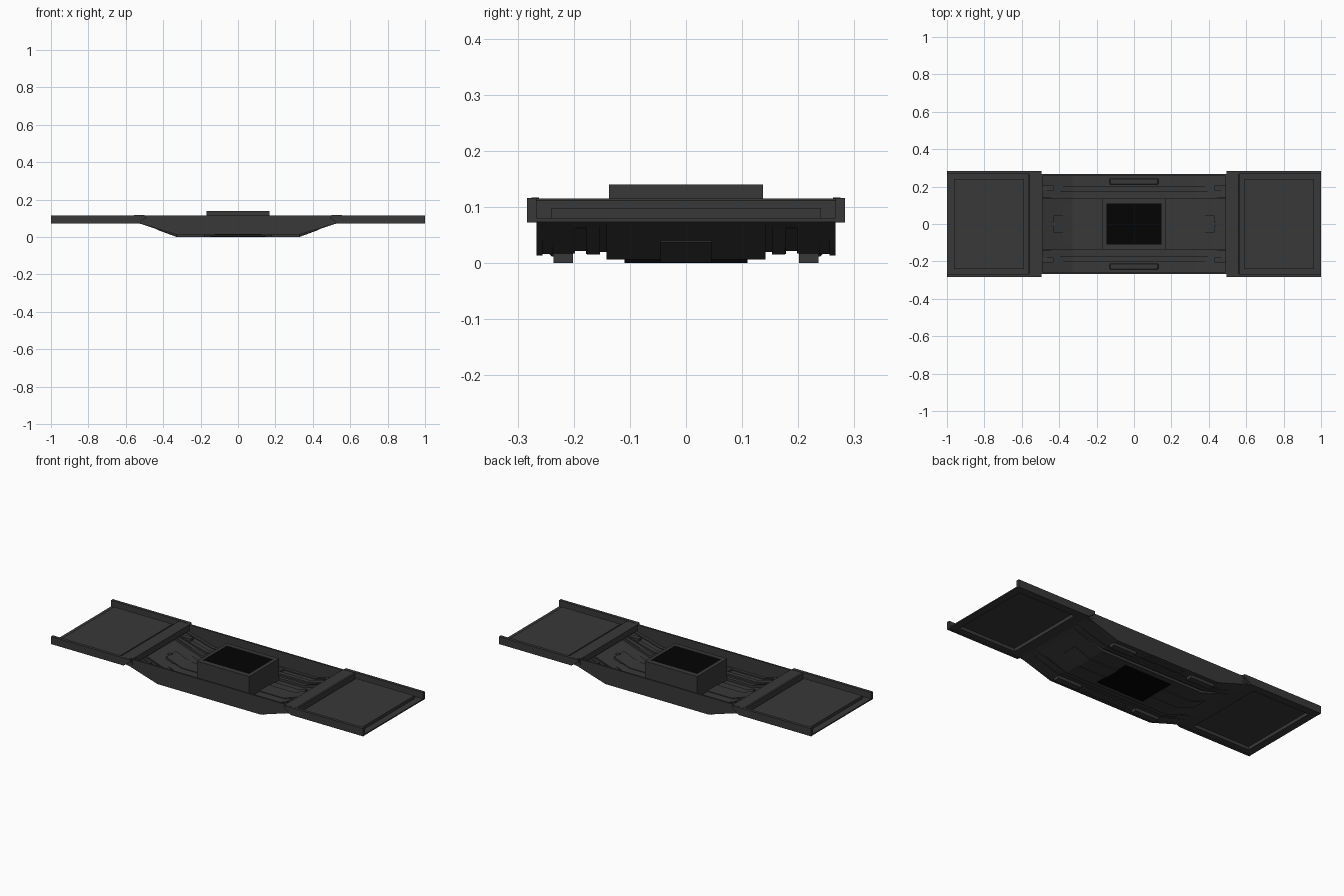
import bpy, bmesh

if "Cube" in bpy.data.objects:
    bpy.data.objects.remove(bpy.data.objects["Cube"])

def material(name, v):
    m = bpy.data.materials.new(name)
    m.diffuse_color = (v, v, v, 1)
    m.use_nodes = True
    m.node_tree.nodes["Principled BSDF"].inputs["Base Color"].default_value = m.diffuse_color
    return m

DARK = material("dark_metal", 0.04)
BLACK = material("black_panel", 0.001)

def prism(name, pts, y0, y1, mat=DARK):
    """Extrude an x-z outline along y."""
    bm = bmesh.new()
    f = bm.faces.new([bm.verts.new((x, y0, z)) for x, z in pts])
    ext = bmesh.ops.extrude_face_region(bm, geom=[f])
    for v in ext["geom"]:
        if isinstance(v, bmesh.types.BMVert):
            v.co.y = y1
    bmesh.ops.recalc_face_normals(bm, faces=bm.faces[:])
    me = bpy.data.meshes.new(name)
    bm.to_mesh(me)
    bm.free()
    ob = bpy.data.objects.new(name, me)
    me.materials.append(mat)
    bpy.context.collection.objects.link(ob)
    return ob

def box(name, x0, x1, y0, y1, z0, z1, mat=DARK):
    return prism(name, [(x0, z0), (x1, z0), (x1, z1), (x0, z1)], y0, y1, mat)

def bevel(ob, w):
    b = ob.modifiers.new("edge", 'BEVEL')
    b.width = w
    b.segments = 1

def trough(low, xmax):
    """Half-profile of the dipped floor, from centre outwards, cut at xmax."""
    pts = [(0.33, low), (0.50, low + (0.073 - low) * 0.86), (0.53, 0.073), (0.56, 0.074)]
    out = []
    for i, (x, z) in enumerate(pts):
        if x <= xmax:
            out.append((x, z))
            continue
        px, pz = pts[i - 1]
        if px < xmax:
            out.append((xmax, pz + (xmax - px) / (x - px) * (z - pz)))
        break
    return out

def strip(name, y0, y1, low, thick, xmax=0.56):
    half = trough(low, xmax)
    bottom = [(-x, z) for x, z in reversed(half)] + half
    top = [(x, z + thick) for x, z in reversed(bottom)]
    return prism(name, bottom + top, y0, y1)

def pair(fn, name, y0, y1, *args):
    for tag, a, b in (("right", y0, y1), ("left", -y1, -y0)):
        fn(name + "_" + tag, a, b, *args)

# Dipped floor in stepped lengthwise strips
strip("centre_floor", -0.136, 0.136, 0.006, 0.008)
pair(strip, "inner_step", 0.134, 0.142, 0.006, 0.022)
pair(strip, "inner_rail", 0.140, 0.155, 0.020, 0.008)
pair(strip, "middle_step", 0.153, 0.176, 0.015, 0.007)
pair(strip, "cable_rail", 0.174, 0.200, 0.021, 0.011)
pair(strip, "rail_web", 0.174, 0.178, 0.016, 0.014)
pair(strip, "outer_channel", 0.198, 0.240, 0.017, 0.006)
pair(strip, "outer_step", 0.238, 0.258, 0.016, 0.012)

# Stepped plates and ramp on the centre floor
strip("centre_plate", -0.095, 0.095, 0.008, 0.011, 0.38)
strip("centre_ramp", -0.045, 0.045, 0.001, 0.022, 0.43)
for e in (-1, 1):
    box("ramp_pin", e * 0.425, e * 0.445, -0.010, 0.010, 0.045, 0.060)

wall = [(-0.54, 0.074), (-0.50, 0.066), (-0.33, 0.013), (0.33, 0.013), (0.50, 0.066),
        (0.54, 0.074), (0.54, 0.085), (0.50, 0.114), (-0.50, 0.114), (-0.54, 0.085)]
for tag, s in (("right", 1), ("left", -1)):
    # Side walls following the dip
    prism("side_wall_" + tag, wall, s * 0.256, s * 0.266)
    # Slot housings, feet and clips along the outer channels
    bevel(box("slot_housing_" + tag, -0.13, 0.13, s * 0.210, s * 0.244, 0.012, 0.032), 0.004)
    for e in (-1, 1):
        box("foot_" + tag, e * 0.18, e * 0.33, s * 0.201, s * 0.236, 0.0, 0.018)
        box("rail_clip_" + tag, e * 0.43, e * 0.49, s * 0.178, s * 0.205, 0.062, 0.077)

# Central box: frame walls with black insert
X, Y, HX, HY = 0.168, 0.137, 0.148, 0.110
for e in (-1, 1):
    box("box_end", e * HX, e * X, -Y, Y, 0.006, 0.14)
    box("box_side", -HX, HX, e * HY, e * Y, 0.006, 0.14)
box("box_insert", -HX, HX, -HY, HY, 0.0, 0.137, BLACK)

# End platforms: deck frame, raised hollow panel, beam and skirts
for e in (-1, 1):
    box("deck_inner_edge", e * 0.53, e * 0.59, -0.268, 0.268, 0.073, 0.080)
    box("deck_outer_edge", e * 0.96, e * 1.0, -0.268, 0.268, 0.073, 0.080)
    box("deck_panel", e * 0.588, e * 0.962, -0.241, 0.241, 0.092, 0.098)
    for x in (0.588, 0.957):
        box("panel_rim_end", e * x, e * (x + 0.005), -0.241, 0.241, 0.073, 0.098)
    beam = [(0.49, 0.080), (0.53, 0.073), (0.565, 0.073), (0.565, 0.111), (0.56, 0.115), (0.49, 0.115)]
    prism("cross_beam", [(e * x, z) for x, z in beam], -0.268, 0.268)
    skirt = [(0.495, 0.100), (0.535, 0.072), (1.0, 0.072), (1.0, 0.116), (0.495, 0.116)]
    for s in (-1, 1):
        box("deck_side_edge", e * 0.588, e * 0.962, s * 0.240, s * 0.268, 0.073, 0.080)
        box("panel_rim_side", e * 0.588, e * 0.962, s * 0.236, s * 0.241, 0.073, 0.098)
        prism("end_skirt", [(e * x, z) for x, z in skirt], s * 0.266, s * 0.283)
        box("beam_cap", e * 0.50, e * 0.555, s * 0.262, s * 0.275, 0.095, 0.1165)
